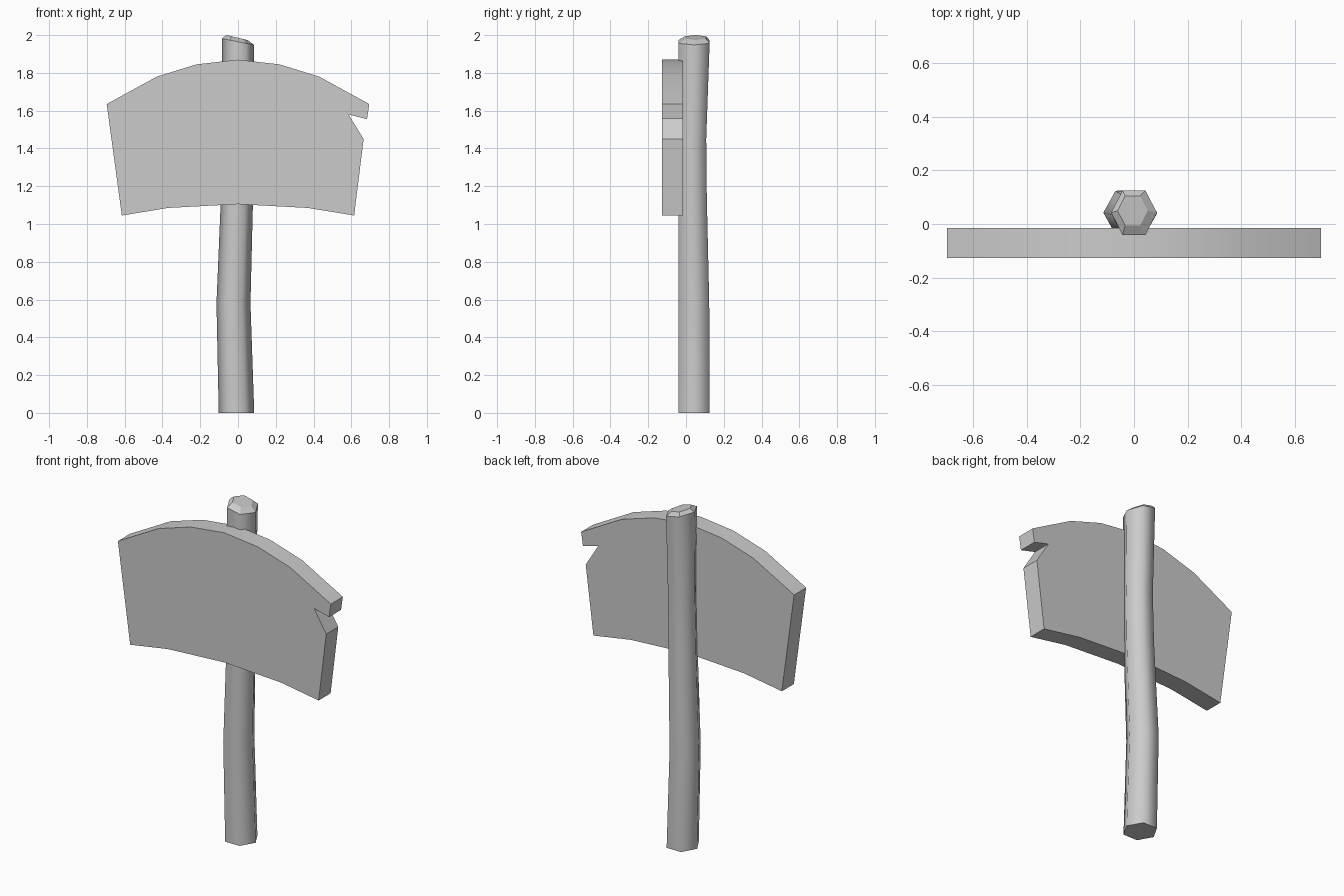
import bpy, bmesh
from math import radians, sin, cos, pi

if "Cube" in bpy.data.objects:
    bpy.data.objects.remove(bpy.data.objects["Cube"])

GREY = (0.6, 0.6, 0.6, 1)
grey = bpy.data.materials.new("plain grey")
grey.use_nodes = True
grey.diffuse_color = GREY
grey.node_tree.nodes["Principled BSDF"].inputs["Base Color"].default_value = GREY


def finish(name, bm, angle):
    """Turn a bmesh into a smooth shaded object with sharp creases."""
    bmesh.ops.recalc_face_normals(bm, faces=bm.faces)
    mesh = bpy.data.meshes.new(name)
    bm.to_mesh(mesh)
    bm.free()
    mesh.materials.append(grey)
    ob = bpy.data.objects.new(name, mesh)
    bpy.context.collection.objects.link(ob)
    bpy.ops.object.select_all(action='DESELECT')
    ob.select_set(True)
    bpy.context.view_layer.objects.active = ob
    bpy.ops.object.shade_smooth_by_angle(angle=radians(angle))


# Signboard: arched outline with a chipped notch, extruded backwards
lower = [(0.37, 1.085), (0.615, 1.045)]
upper = [(0.695, 1.635), (0.43, 1.78), (0.22, 1.845)]
notch = [(0.665, 1.45), (0.585, 1.58), (0.683, 1.555)]
mirror = lambda pts: [(-x, z) for x, z in reversed(pts)]
outline = ([(0, 1.105)] + lower + notch + upper + [(0, 1.87)]
           + mirror(upper) + mirror(lower))
bm = bmesh.new()
front = bm.faces.new([bm.verts.new((x, -0.127, z)) for x, z in outline])
ext = bmesh.ops.extrude_face_region(bm, geom=[front], use_keep_orig=True)
moved = [v for v in ext["geom"] if isinstance(v, bmesh.types.BMVert)]
bmesh.ops.translate(bm, verts=moved, vec=(0, 0.112, 0))
finish("sign_board", bm, 30)

# Post: bent six-sided log, slanted and chamfered at the top
# each ring: centre x, centre y, height, half width, half depth, slope
rings = [(-0.008, 0.042, 0, 0.094, 0.083, 0),
         (-0.024, 0.042, 0.58, 0.09, 0.081, 0),
         (-0.005, 0.035, 1.15, 0.085, 0.075, 0),
         (0, 0.034, 1.45, 0.083, 0.073, 0),
         (0, 0.042, 1.965, 0.085, 0.083, -0.2),
         (-0.005, 0.05, 1.987, 0.056, 0.055, -0.24)]
bm = bmesh.new()
loops = []
for cx, cy, z, rx, ry, slope in rings:
    loop = []
    for i in range(6):
        a = i * pi / 3
        dx = rx * cos(a)
        loop.append(bm.verts.new((cx + dx, cy + ry * sin(a) / sin(pi / 3), z + slope * dx)))
    loops.append(loop)
for a, b in zip(loops, loops[1:]):
    for i in range(6):
        j = (i + 1) % 6
        bm.faces.new((a[i], a[j], b[j], b[i]))
bm.faces.new(loops[0])
bm.faces.new(loops[-1])
finish("post", bm, 62)
for e in bpy.data.objects["post"].data.edges:
    e.use_edge_sharp = e.use_edge_sharp or all(
        v >= 24 for v in e.vertices) or all(v < 6 for v in e.vertices)
